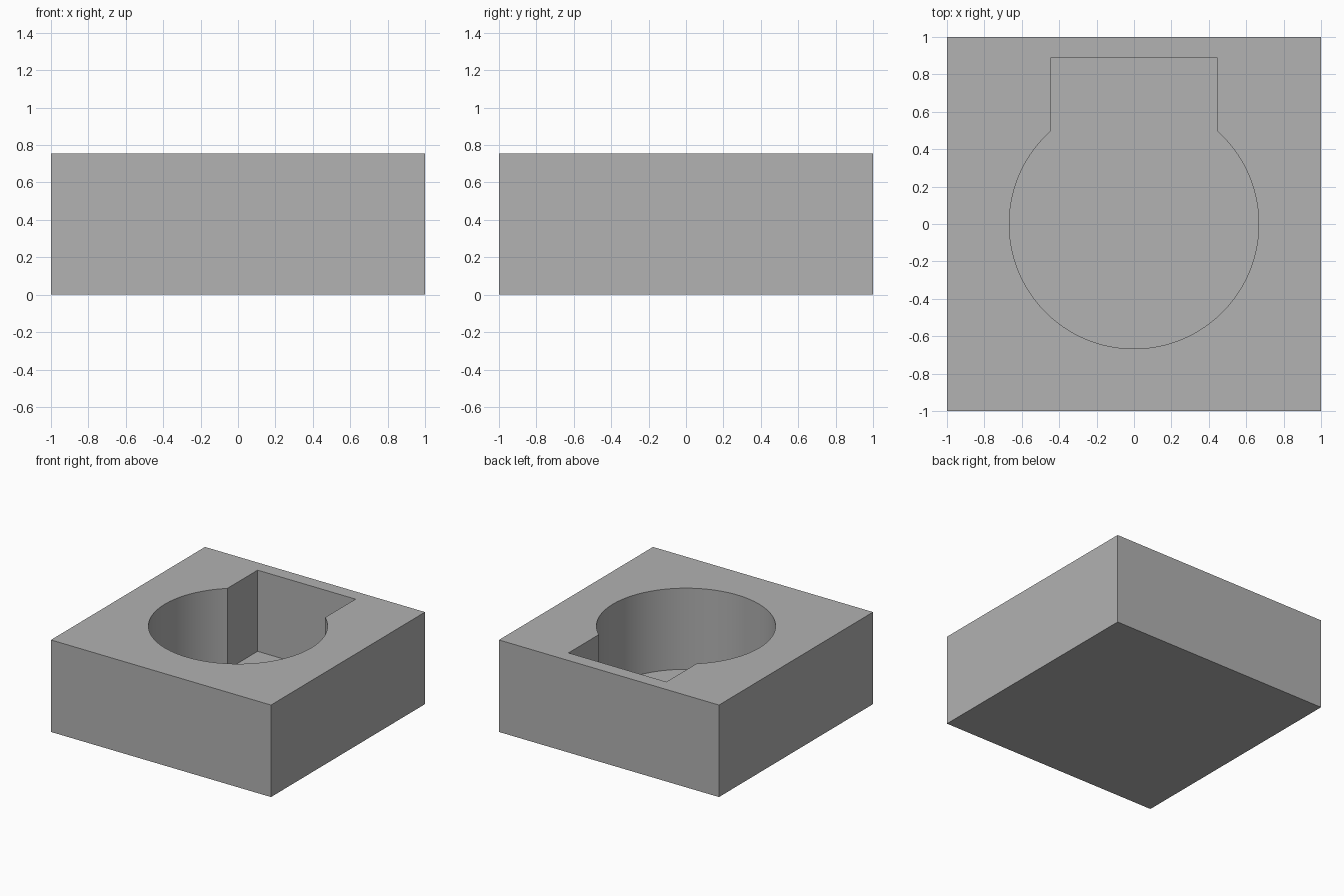
import bpy, bmesh, math

cube = bpy.data.objects.get("Cube")
if cube:
    bpy.data.objects.remove(cube, do_unlink=True)

HEIGHT, FLOOR = 0.756, 0.089      # block top and pocket floor
RADIUS, SLOT, BACK = 0.667, 0.445, 0.89
SEGMENTS = 96

grey = bpy.data.materials.new("plain grey")
grey.use_nodes = True
colour = (0.445, 0.445, 0.445, 1)
grey.diffuse_color = colour
grey.node_tree.nodes["Principled BSDF"].inputs["Base Color"].default_value = colour

# Outlines: square block, and round pocket with a rectangular slot at the back
square = [(-1, -1), (1, -1), (1, 1), (-1, 1)]
start = math.pi - math.acos(SLOT / RADIUS)
sweep = 2 * math.pi - (2 * start - math.pi)
angles = [start + sweep * i / SEGMENTS for i in range(SEGMENTS + 1)]
pocket = [(RADIUS * math.cos(a), RADIUS * math.sin(a)) for a in angles]
pocket += [(SLOT, BACK), (-SLOT, BACK)]

bm = bmesh.new()


def sleeve(outline, bottom, top):
    """Add upright walls with a flat base; return the edges of the open rim."""
    low = [bm.verts.new((x, y, bottom)) for x, y in outline]
    high = [bm.verts.new((x, y, top)) for x, y in outline]
    bm.faces.new(low)
    n = len(outline)
    for i in range(n):
        j = (i + 1) % n
        bm.faces.new((low[i], low[j], high[j], high[i]))
    return [bm.edges.get((high[i], high[(i + 1) % n])) for i in range(n)]


# Outer walls and underside, pocket walls and floor, then the top between rims
rims = sleeve(square, 0, HEIGHT) + sleeve(pocket, FLOOR, HEIGHT)
bmesh.ops.triangle_fill(bm, edges=rims, use_beauty=True, use_dissolve=False)
bmesh.ops.recalc_face_normals(bm, faces=bm.faces[:])

mesh = bpy.data.meshes.new("pocket_block")
bm.to_mesh(mesh)
bm.free()
mesh.materials.append(grey)
block = bpy.data.objects.new("pocket_block", mesh)
bpy.context.collection.objects.link(block)

# Smooth the round wall, keep the corners sharp
bpy.ops.object.select_all(action="DESELECT")
block.select_set(True)
bpy.context.view_layer.objects.active = block
bpy.ops.object.shade_smooth_by_angle(angle=math.radians(30))
